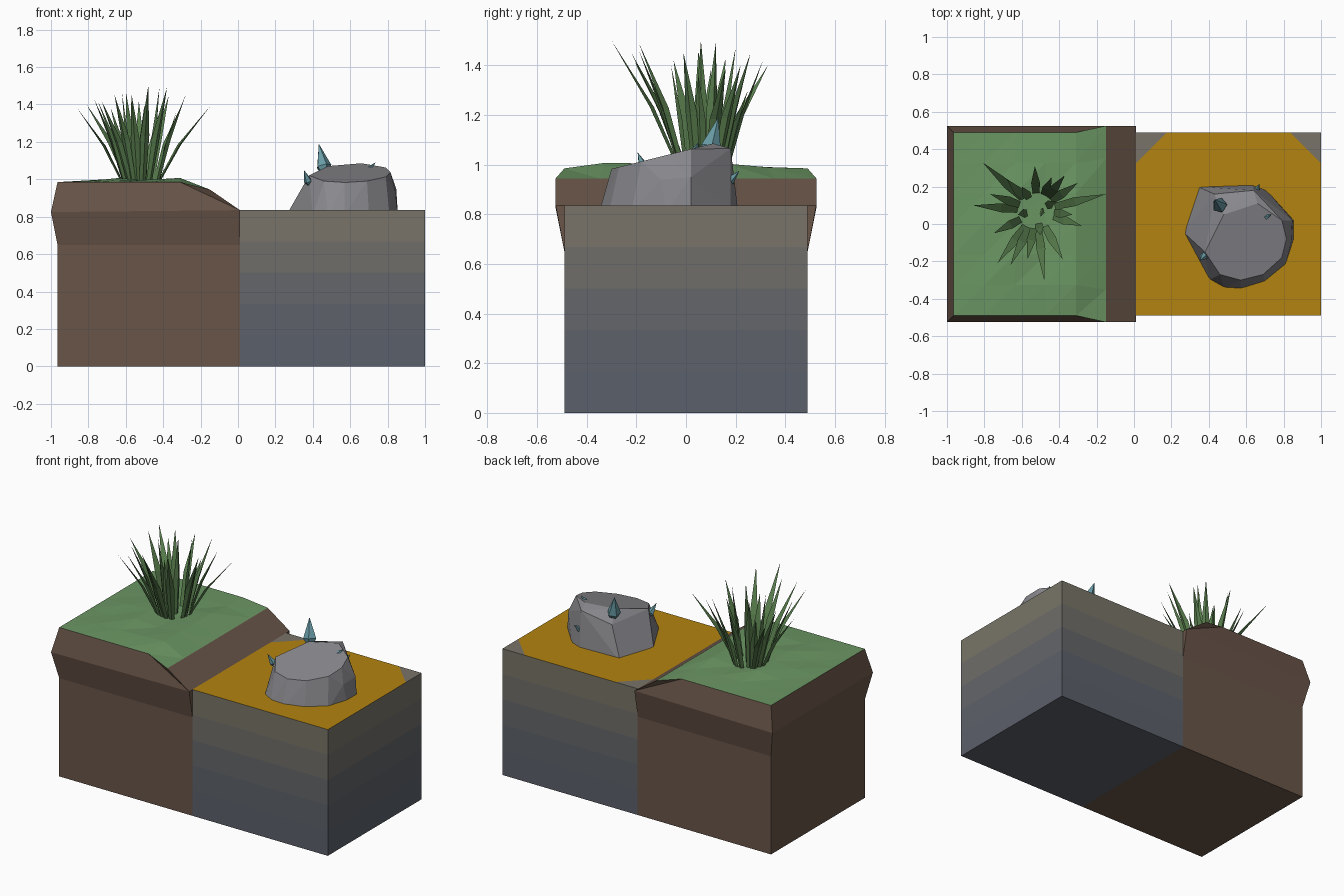
import bpy, bmesh, math, random
from mathutils import Vector

if "Cube" in bpy.data.objects:
    bpy.data.objects.remove(bpy.data.objects["Cube"])

random.seed(4)


def material(name, rgb):
    m = bpy.data.materials.new(name)
    m.diffuse_color = (*rgb, 1)
    m.use_nodes = True
    m.node_tree.nodes["Principled BSDF"].inputs["Base Color"].default_value = m.diffuse_color
    return m


def add_mesh(name, verts, faces, mats, indices=None):
    me = bpy.data.meshes.new(name)
    me.from_pydata([tuple(v) for v in verts], [], faces)
    for m in mats:
        me.materials.append(m)
    if indices:
        for p, i in zip(me.polygons, indices):
            p.material_index = i
    bm = bmesh.new()
    bm.from_mesh(me)
    bmesh.ops.recalc_face_normals(bm, faces=bm.faces)
    bm.to_mesh(me)
    bm.free()
    ob = bpy.data.objects.new(name, me)
    bpy.context.collection.objects.link(ob)
    return ob


def lerp(a, b, t):
    return tuple(x + (y - x) * t for x, y in zip(a, b))


dirt = material("dirt", (0.14, 0.09, 0.065))
grass = material("grass", (0.147, 0.306, 0.126))
blade_mat = material("blade", (0.1, 0.21, 0.075))
gold = material("gold", (0.45, 0.23, 0.005))
rock_mat = material("rock", (0.25, 0.25, 0.27))
crystal_mat = material("crystal", (0.14, 0.33, 0.38))

# Dirt block: front and back outlines (mirrored in y) with a flared lip and a ramp
side = [(-0.965, 0.49, 0), (0.01, 0.49, 0), (0.01, 0.49, 0.65), (-0.965, 0.49, 0.65),
        (-1.0, 0.525, 0.825), (0.01, 0.525, 0.835),
        (-0.965, 0.49, 0.985), (-0.31, 0.49, 0.985), (-0.15, 0.525, 0.945)]
verts = [(x, s * y, z) for s in (-1, 1) for x, y, z in side]
faces = []
for o in (0, 9):
    faces += [[o + i for i in f] for f in
              ((0, 1, 2, 3), (3, 2, 5, 4), (4, 7, 6), (4, 5, 7), (5, 8, 7))]
for a, b in ((0, 1), (0, 3), (3, 4), (4, 6), (5, 8), (1, 2), (2, 5)):
    faces.append([a, b, b + 9, a + 9])
add_mesh("dirt_block", verts, faces, [dirt])

# Grass sheet with gentle bumps, closing the top of the dirt block
cols = [-0.965, -0.80, -0.637, -0.473, -0.31, -0.15]
rows = 6
verts, faces = [], []
for i, x in enumerate(cols):
    last = i == len(cols) - 1
    half = 0.525 if last else 0.49
    for j in range(rows + 1):
        z = 0.945 if last else 0.985
        if 0 < i and not last and 0 < j < rows:
            z += random.uniform(0.0, 0.024)
        verts.append((x, -half + 2 * half * j / rows, z))
for i in range(len(cols) - 1):
    for j in range(rows):
        a = i * (rows + 1) + j
        b = a + rows + 1
        faces += [(a, b, b + 1), (a, b + 1, a + 1)]
add_mesh("grass_top", verts, faces, [grass])

# Stone block: five stacked bands, cool at the bottom and warm at the top
low, high = (0.105, 0.117, 0.142), (0.19, 0.175, 0.14)
bands = [material(f"stone_{i}", lerp(low, high, t))
         for i, t in enumerate((0, 0.05, 0.25, 0.65, 1))]
top = 0.835
rect = [(0.01, -0.49), (1.0, -0.49), (1.0, 0.49), (0.01, 0.49)]
verts = [(x, y, top * k / 5) for k in range(6) for x, y in rect]
faces, idx = [(0, 1, 2, 3)], [0]
for k in range(5):
    for c in range(4):
        d = (c + 1) % 4
        faces.append((4 * k + c, 4 * k + d, 4 * k + 4 + d, 4 * k + 4 + c))
        idx.append(k)
# two bare stone corners left by the gold layer
n = len(verts)
cut = [(0.175, 0.49, top), (0.01, 0.325, top), (0.835, 0.49, top), (1.0, 0.325, top)]
verts += cut
faces += [(23, n + 1, n), (22, n + 2, n + 3)]
idx += [4, 4]
add_mesh("stone_block", verts, faces, bands, idx)
layer = [(0.01, -0.49, top), (1.0, -0.49, top), cut[3], cut[2], cut[0], cut[1]]
ob = add_mesh("gold_layer", layer, [range(6)], [gold])
if ob.data.polygons[0].normal.z < 0:
    ob.data.flip_normals()

# Boulder: convex hull of a base ring and a tilted top ring
base = [(0.26, -0.04), (0.34, 0.2), (0.63, 0.21), (0.71, 0.18), (0.855, 0.02), (0.855, -0.08),
        (0.81, -0.22), (0.7, -0.31), (0.57, -0.35), (0.48, -0.345), (0.4, -0.3)]
rim = [(0.38, -0.15), (0.48, 0.05), (0.66, 0.11), (0.79, 0.02), (0.815, -0.08),
       (0.79, -0.18), (0.69, -0.27), (0.57, -0.3), (0.46, -0.27)]
pts = [(x, y, 0.81) for x, y in base] + [(x, y, 1.058 + 0.25 * y) for x, y in rim]
pts += [(0.43, 0.16, 1.02), (0.64, 0.18, 1.065), (0.846, 0.02, 0.95), (0.84, -0.1, 0.94)]
bm = bmesh.new()
hull = bmesh.ops.convex_hull(bm, input=[bm.verts.new(p) for p in pts])
bmesh.ops.dissolve_limit(bm, angle_limit=math.radians(3), verts=bm.verts, edges=bm.edges)
me = bpy.data.meshes.new("boulder")
bm.to_mesh(me)
bm.free()
me.materials.append(rock_mat)
bpy.context.collection.objects.link(bpy.data.objects.new("boulder", me))


# Crystals: five-sided spindles growing out of the boulder
def crystal(name, start, tip, r):
    start, tip = Vector(start), Vector(tip)
    q = (tip - start).to_track_quat('Z', 'Y')
    mid = start.lerp(tip, 0.4)
    v = [start, tip]
    for k in range(5):
        a = k * math.tau / 5
        v.append(mid + q @ Vector((r * math.cos(a), r * math.sin(a), 0)))
    f = []
    for k in range(5):
        a, b = 2 + k, 2 + (k + 1) % 5
        f += [(0, b, a), (1, a, b)]
    add_mesh(name, v, f, [crystal_mat])


crystal("crystal_large", (0.475, 0.08, 0.99), (0.432, 0.13, 1.19), 0.042)
crystal("crystal_left", (0.39, -0.155, 0.95), (0.352, -0.195, 1.05), 0.022)
crystal("crystal_top", (0.69, 0.03, 1.04), (0.735, 0.05, 1.09), 0.014)
crystal("crystal_back", (0.645, 0.15, 0.91), (0.67, 0.215, 0.975), 0.02)

# Grass tuft: folded tapering blades from a small root ring to each tip
tips = [(-0.81, 0.33, 1.40), (-0.86, 0.10, 1.38), (-0.73, -0.21, 1.42), (-0.66, -0.22, 1.45),
        (-0.57, -0.19, 1.46), (-0.48, -0.30, 1.50), (-0.38, -0.19, 1.49), (-0.28, -0.01, 1.45),
        (-0.33, 0.05, 1.36), (-0.15, 0.16, 1.39), (-0.30, 0.22, 1.40), (-0.37, 0.26, 1.45),
        (-0.44, 0.25, 1.30), (-0.53, 0.31, 1.42), (-0.60, 0.20, 1.47), (-0.68, 0.24, 1.38),
        (-0.77, 0.16, 1.43), (-0.75, -0.05, 1.42), (-0.48, 0.06, 1.50), (-0.42, 0.12, 1.49),
        (-0.62, 0.05, 1.46), (-0.50, -0.06, 1.40)]
centre = Vector((-0.52, 0.07, 0.975))
verts, faces = [], []
for t in tips:
    tip = Vector(t)
    out = Vector((tip.x - centre.x, tip.y - centre.y, 0))
    reach = out.length
    out.normalize()
    across = Vector((-out.y, out.x, 0))
    root = centre + out * min(0.09, reach * 0.5)
    n = len(verts)
    for s, w in ((0, 0.017), (0.45, 0.024)):
        p = root.lerp(tip, s) - out * 0.08 * s * reach
        p.z += 0.05 * s
        ridge = p + out * w * 0.6
        verts += [p - across * w, ridge, p + across * w]
    verts.append(tip)
    faces += [[n + i for i in f] for f in
              ((0, 1, 4, 3), (1, 2, 5, 4), (3, 4, 6), (4, 5, 6),
               (2, 0, 3, 5), (5, 3, 6))]
add_mesh("grass_tuft", verts, faces, [blade_mat])
